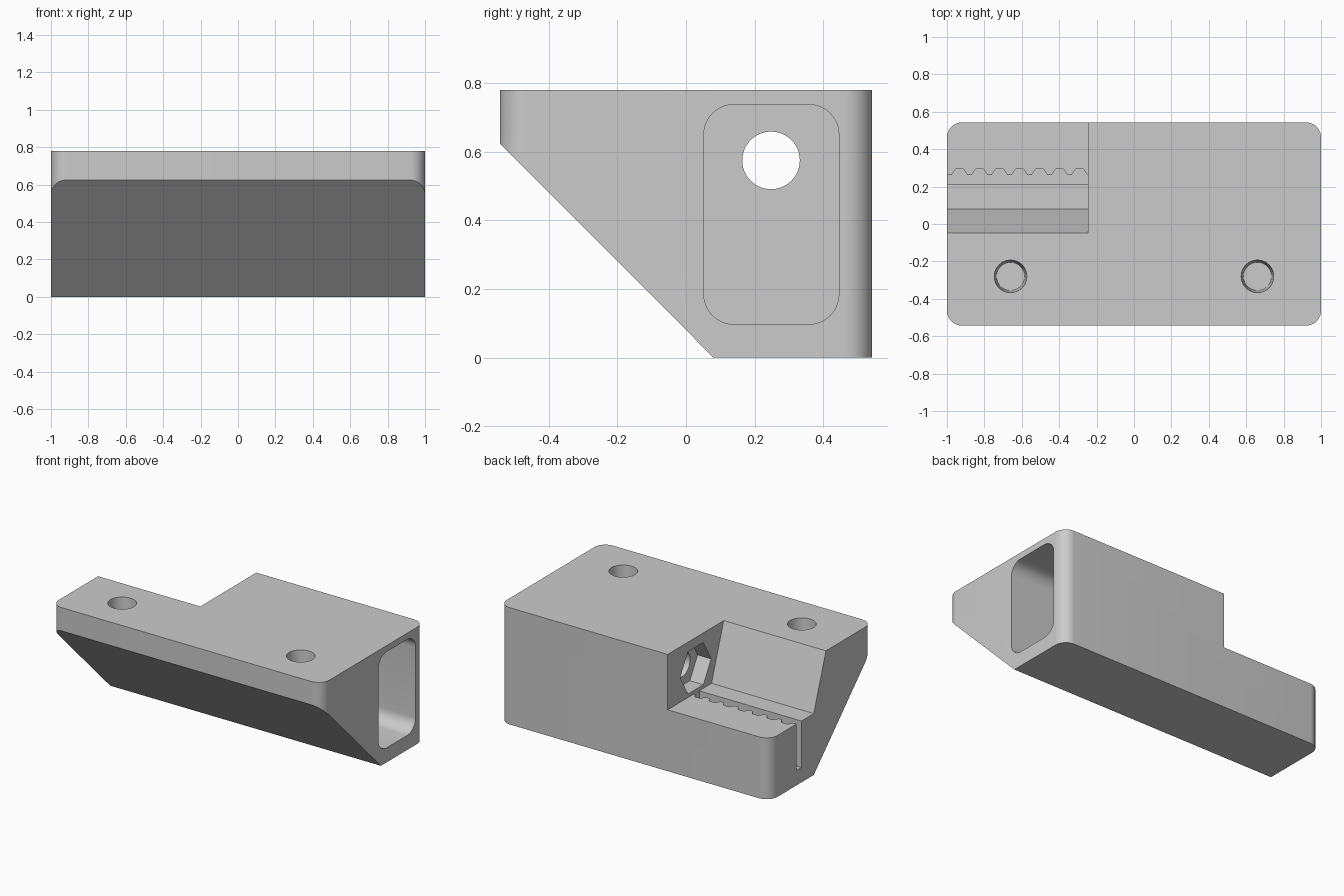
import bpy, bmesh, math
from mathutils import Vector

if "Cube" in bpy.data.objects:
    bpy.data.objects.remove(bpy.data.objects["Cube"], do_unlink=True)

grey = bpy.data.materials.new("light grey plastic")
grey.use_nodes = True
grey.diffuse_color = (0.6, 0.6, 0.6, 1)
grey.node_tree.nodes["Principled BSDF"].inputs["Base Color"].default_value = (0.6, 0.6, 0.6, 1)


def make_object(name, bm):
    bmesh.ops.recalc_face_normals(bm, faces=bm.faces)
    mesh = bpy.data.meshes.new(name)
    bm.to_mesh(mesh)
    bm.free()
    mesh.materials.append(grey)
    obj = bpy.data.objects.new(name, mesh)
    bpy.context.collection.objects.link(obj)
    return obj


def loft(name, axis, low, high, low_pos, high_pos):
    """Solid between two outlines: axis Z takes (x, y) points, axis X takes (y, z)."""
    bm = bmesh.new()
    rings = []
    for outline, pos in ((low, low_pos), (high, high_pos)):
        rings.append([bm.verts.new((a, b, pos) if axis == "Z" else (pos, a, b))
                      for a, b in outline])
    bottom, top = rings
    n = len(bottom)
    bm.faces.new(bottom)
    bm.faces.new(top)
    for i in range(n):
        j = (i + 1) % n
        bm.faces.new((bottom[i], bottom[j], top[j], top[i]))
    return make_object(name, bm)


def prism(name, axis, outline, start, end):
    return loft(name, axis, outline, outline, start, end)


def circle(cx, cy, radius, sides=48):
    return [(cx + radius * math.cos(math.tau * i / sides),
             cy + radius * math.sin(math.tau * i / sides)) for i in range(sides)]


def rounded_rect(x0, x1, y0, y1, r, steps=10):
    corners = ((x1 - r, y1 - r), (x0 + r, y1 - r), (x0 + r, y0 + r), (x1 - r, y0 + r))
    points = []
    for k, (cx, cy) in enumerate(corners):
        for i in range(steps + 1):
            a = math.pi / 2 * (k + i / steps)
            points.append((cx + r * math.cos(a), cy + r * math.sin(a)))
    return points


def combine(target, cutter, operation="DIFFERENCE"):
    cutter.hide_render = True
    mod = target.modifiers.new("cut", "BOOLEAN")
    mod.operation = operation
    mod.solver = "EXACT"
    mod.object = cutter
    bpy.context.view_layer.objects.active = target
    bpy.ops.object.modifier_apply(modifier=mod.name)
    bpy.data.objects.remove(cutter, do_unlink=True)


HEIGHT, DEPTH = 0.78, 0.543
STEP_X, STEP_Z = -0.245, 0.41
HOLE_Y, HOLE_Z = 0.248, 0.575

# Main block: rounded plan trimmed by the sloping side profile
body = prism("clamp_body", "Z", rounded_rect(-1, 1, -DEPTH, DEPTH, 0.08), 0, HEIGHT)
side = [(-0.7, 1), (-0.7, 0.782), (0.18, -0.1), (0.7, -0.1), (0.7, 1)]
combine(body, prism("side_profile", "X", side, -1.2, 1.2), "INTERSECT")

# Stepped notch with a sloping front wall
notch = [(-0.09, 0.9), (0.08, STEP_Z), (0.7, STEP_Z), (0.7, 0.9)]
combine(body, prism("notch", "X", notch, -1.2, STEP_X))

# Toothed belt slot in the notch floor
pitch, y_flat, y_tooth = 0.107, 0.262, 0.295
slot = [(STEP_X, 0.21), (-1.1, 0.21), (-1.1, y_flat)]
for i in range(7):
    c = -0.933 + i * pitch
    slot += [(c - 0.042, y_flat), (c - 0.02, y_tooth), (c + 0.02, y_tooth), (c + 0.042, y_flat)]
slot.append((STEP_X, y_flat))
combine(body, prism("belt_slot", "Z", slot, 0.1, 0.5))

# Side pocket, nut recess and the bolt hole joining them
combine(body, prism("pocket", "X", rounded_rect(0.052, 0.446, 0.097, 0.738, 0.088), -0.04, 1.2))
combine(body, prism("nut_recess", "X", circle(HOLE_Y, HOLE_Z, 0.163, 6), -0.3, -0.145))
combine(body, prism("bolt_hole", "X", circle(HOLE_Y, HOLE_Z, 0.084), -0.2, 0.05))

# Tapered blind screw holes in the top
for x in (-0.66, 0.66):
    combine(body, loft("screw_hole", "Z", circle(x, -0.28, 0.075), circle(x, -0.28, 0.087),
                       0.5, HEIGHT + 0.002))

# Shading: smooth curves, sharp edges
bpy.ops.object.select_all(action="DESELECT")
body.select_set(True)
bpy.context.view_layer.objects.active = body
bpy.ops.object.shade_smooth_by_angle(angle=math.radians(30))
